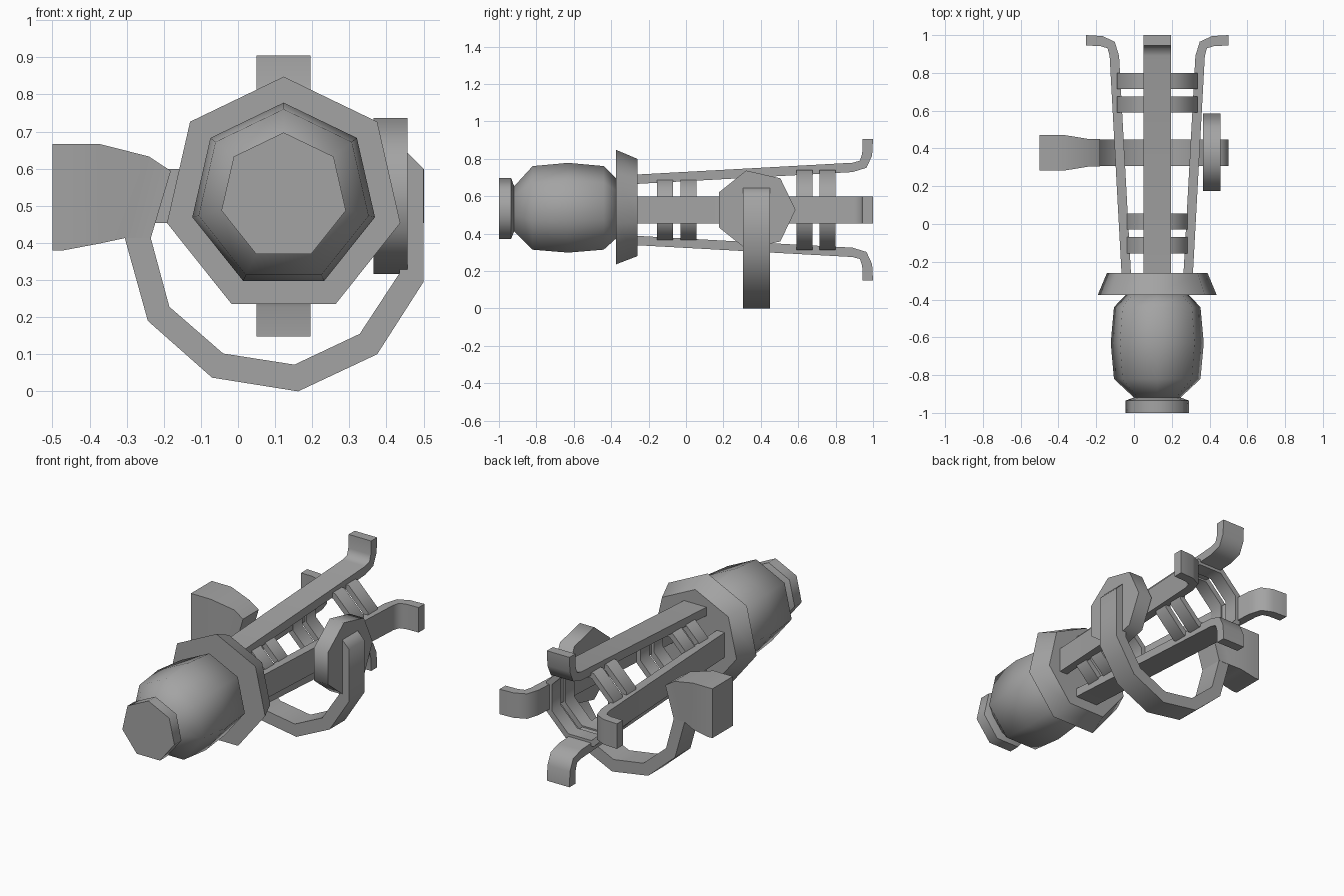
import bpy, bmesh, math
from mathutils import Matrix, Vector

if "Cube" in bpy.data.objects:
    bpy.data.objects.remove(bpy.data.objects["Cube"])

CX, CZ = 0.123, 0.5255      # main axis, running along y

# Dark grey for every part
grey = bpy.data.materials.new("dark_grey")
grey.diffuse_color = (.37, .37, .37, 1)
grey.use_nodes = True
grey.node_tree.nodes["Principled BSDF"].inputs["Base Color"].default_value = grey.diffuse_color


def finish(name, bm, smooth=60):
    bmesh.ops.recalc_face_normals(bm, faces=bm.faces)
    me = bpy.data.meshes.new(name)
    bm.to_mesh(me)
    bm.free()
    me.materials.append(grey)
    ob = bpy.data.objects.new(name, me)
    bpy.context.collection.objects.link(ob)
    bpy.ops.object.select_all(action='DESELECT')
    ob.select_set(True)
    bpy.context.view_layer.objects.active = ob
    bpy.ops.object.shade_smooth_by_angle(angle=math.radians(smooth))
    return ob


def lathe(name, profile, sides, smooth=60, closed=False, shift=0):
    """Turn (y, radius) points around the main axis; shift 0 puts a corner on top."""
    bm = bmesh.new()
    rings = []
    for y, r in profile:
        angles = [2 * math.pi * (i + shift) / sides for i in range(sides)]
        rings.append([bm.verts.new((CX + r * math.sin(a), y, CZ + r * math.cos(a))) for a in angles])
    pairs = list(zip(rings, rings[1:]))
    if closed:
        pairs.append((rings[-1], rings[0]))
    else:
        bm.faces.new(rings[0])
        bm.faces.new(rings[-1])
    for a, b in pairs:
        for i in range(sides):
            j = (i + 1) % sides
            bm.faces.new((a[i], a[j], b[j], b[i]))
    return finish(name, bm, smooth)


def strip(name, sections, place):
    """Loft rectangles: each section is (outer point, inner point, half width)."""
    bm = bmesh.new()
    loops = [[bm.verts.new(place(*p, s * w)) for p, s in ((o, -1), (i, -1), (i, 1), (o, 1))]
             for o, i, w in sections]
    bm.faces.new(loops[0])
    bm.faces.new(loops[-1])
    for a, b in zip(loops, loops[1:]):
        for k in range(4):
            m = (k + 1) % 4
            bm.faces.new((a[k], a[m], b[m], b[k]))
    return finish(name, bm)


# Front end: cap, barrel-shaped body and flared collar
lathe("end_cap", [(-1, .172), (-.935, .172), (-.918, .125)], 7)
lathe("body", [(-.925, .12), (-.82, .235), (-.63, .2525), (-.44, .235), (-.37, .165)], 7, 80)
lathe("collar", [(-.375, .3225), (-.26, .2735)], 7)

# Four prongs with outward-bent tips
prong = [((-.28, .188), (-.28, .138)), ((.89, .252), (.89, .202)),
         ((.93, .263), (.965, .225)), ((.942, .30), (.995, .29)),
         ((.945, .378), (1, .378))]
for k, side in enumerate(("top", "right", "bottom", "left")):
    turn = Matrix.Rotation(k * math.pi / 2, 3, 'Y')
    strip("prong_" + side, [(o, i, .0725) for o, i in prong],
          lambda y, r, w, t=turn: Vector((CX, 0, CZ + .001)) + t @ Vector((w, y, r)))

# Eight-sided rings that tie the prongs together
for n, (y0, y1, r) in enumerate([(-.155, -.07, .178), (-.03, .055, .178),
                                 (.59, .675, .231), (.715, .80, .231)]):
    lathe(f"ring_{n + 1}", [(y0, r), (y1, r), (y1, r - .035), (y0, r - .035)],
          8, 60, True, .5)


def guard_place(x, z, w):
    return (x, .377 + w, z)


# Side block and the curved guard below it
strip("side_block", [((-.5, .38), (-.5, .667), .095), ((-.47, .38), (-.47, .667), .095),
                     ((-.375, .398), (-.375, .667), .095), ((-.305, .413), (-.24, .633), .073),
                     ((-.235, .413), (-.181, .594), .072)], guard_place)
guard = [((-.305, .413), (-.235, .413)), ((-.243, .19), (-.185, .228)),
         ((-.07, .037), (-.04, .102)), ((.162, 0), (.152, .072)),
         ((.375, .1), (.328, .155)), ((.5, .295), (.435, .318)),
         ((.5, .6), (.435, .6)), ((.455, .645), (.435, .645))]
strip("guard", [(o, i, .071) for o, i in guard], guard_place)

# Seven-sided pivot disc on the right prong
bm = bmesh.new()
rims = [[bm.verts.new((x, .37 + .2157 * math.cos(2 * math.pi * i / 7),
                       .5265 + .2157 * math.sin(2 * math.pi * i / 7))) for i in range(7)]
        for x in (.365, .457)]
for rim in rims:
    bm.faces.new(rim)
for i in range(7):
    j = (i + 1) % 7
    bm.faces.new((rims[0][i], rims[0][j], rims[1][j], rims[1][i]))
finish("pivot_disc", bm)
